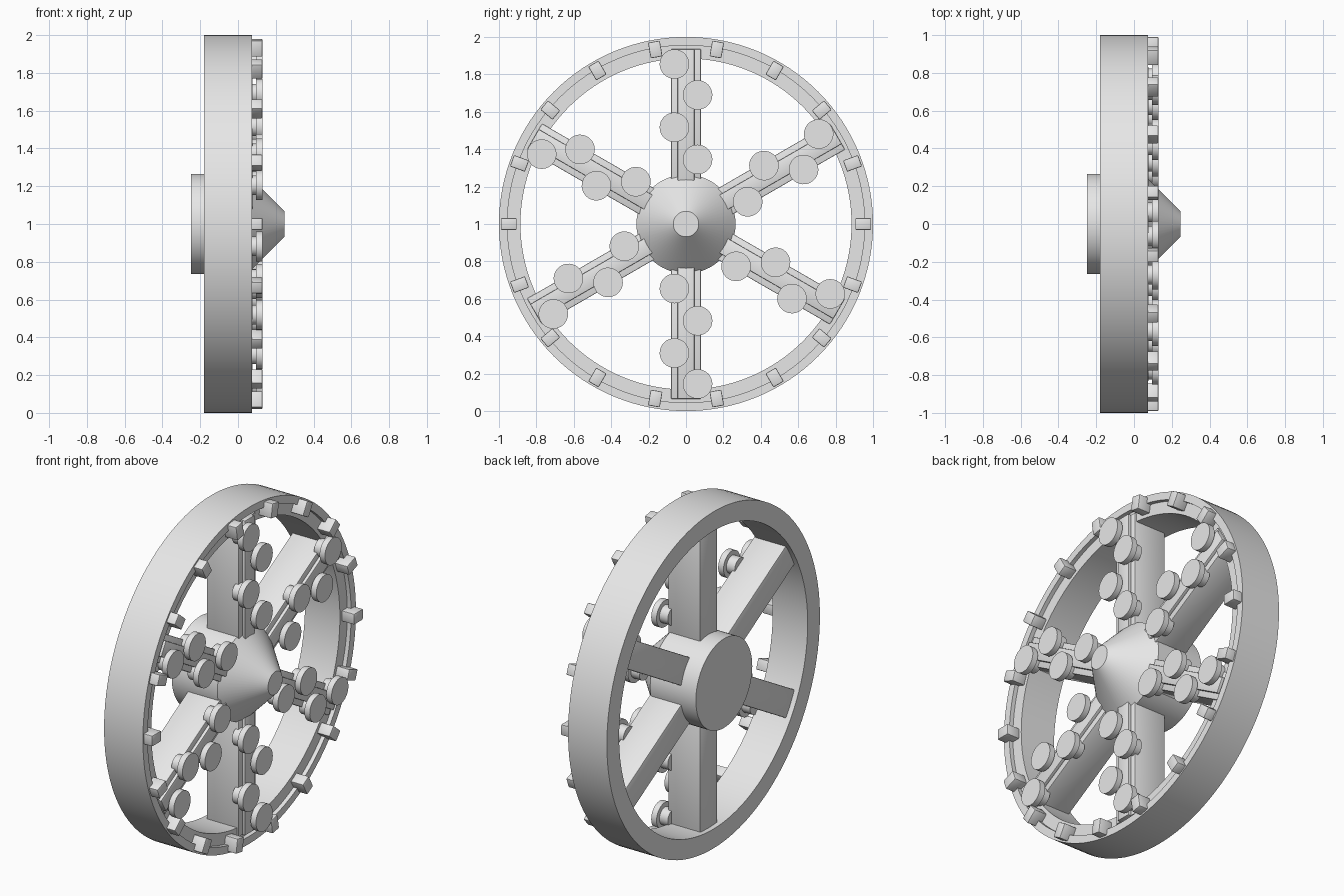
import bpy, bmesh, math
from mathutils import Matrix, Vector

if "Cube" in bpy.data.objects:
    bpy.data.objects.remove(bpy.data.objects["Cube"])

grey = bpy.data.materials.new("light grey")
grey.diffuse_color = (0.8, 0.8, 0.8, 1)
grey.use_nodes = True
grey.node_tree.nodes["Principled BSDF"].inputs["Base Color"].default_value = grey.diffuse_color
CENTRE = Matrix.Translation((0, 0, 1))  # wheel axle runs along x at z = 1


def finish(name, bm, angle=0.0, bevel=0.0):
    """Turn a bmesh into an object, turned about the axle."""
    bmesh.ops.remove_doubles(bm, verts=bm.verts, dist=1e-5)
    bmesh.ops.recalc_face_normals(bm, faces=bm.faces)
    if bevel:
        bmesh.ops.bevel(bm, geom=bm.edges[:], offset=bevel, segments=2,
                        profile=0.5, affect='EDGES')
    me = bpy.data.meshes.new(name)
    bm.to_mesh(me)
    bm.free()
    me.materials.append(grey)
    ob = bpy.data.objects.new(name, me)
    bpy.context.collection.objects.link(ob)
    ob.matrix_world = CENTRE @ Matrix.Rotation(angle, 4, 'X')
    bpy.ops.object.select_all(action='DESELECT')
    ob.select_set(True)
    bpy.context.view_layer.objects.active = ob
    bpy.ops.object.shade_smooth_by_angle(angle=math.radians(30))
    return ob


def lathe(name, profile, steps, closed=False, offset=(0, 0), angle=0.0):
    """Spin an (x, radius) profile about an axis parallel to x."""
    bm = bmesh.new()
    y, z = offset
    vs = [bm.verts.new((x, y, z + r)) for x, r in profile]
    pairs = list(zip(vs, vs[1:]))
    if closed:
        pairs.append((vs[-1], vs[0]))
    es = [bm.edges.new(p) for p in pairs]
    bmesh.ops.spin(bm, geom=vs + es, cent=(0, y, z), axis=(1, 0, 0),
                   angle=math.tau, steps=steps, use_merge=True)
    return finish(name, bm, angle)


def box(name, lo, hi, angle=0.0, bevel=0.0):
    lo, hi = Vector(lo), Vector(hi)
    bm = bmesh.new()
    bmesh.ops.create_cube(bm, size=1, matrix=Matrix.Translation((lo + hi) / 2)
                          @ Matrix.Diagonal((*(hi - lo), 1)))
    return finish(name, bm, angle, bevel)


# Rim with a raised outer lip on its right face
lathe("rim", [(-0.18, 0.885), (-0.18, 1.0), (0.075, 1.0), (0.075, 0.955),
              (0.05, 0.955), (0.05, 0.885)], 128, closed=True)

# Hub: drum at the back, blunt cone at the front
lathe("hub", [(-0.25, 0), (-0.25, 0.265), (0.05, 0.265),
              (0.245, 0.068), (0.245, 0)], 64)

# Small blocks around the rim
for i in range(18):
    box("rim_block", (0.045, -0.032, 0.905), (0.13, 0.032, 0.99),
        math.radians(10 + 20 * i), 0.006)

# Six spokes, each with a centre rib and four staggered round pegs
for i in range(6):
    a = math.radians(60 * i)
    box("spoke", (-0.15, -0.08, 0.2), (0.06, 0.08, 0.935), a, 0.005)
    box("spoke_rib", (0.05, -0.045, 0.2), (0.078, 0.045, 0.935), a, 0.004)
    for k, r in enumerate((0.345, 0.517, 0.69, 0.855)):
        side = 0.062 if k % 2 == 0 else -0.062
        lathe("peg", [(0.04, 0), (0.04, 0.052), (0.095, 0.052),
                      (0.095, 0.079), (0.13, 0.079), (0.13, 0)],
              32, offset=(side, r), angle=a)
